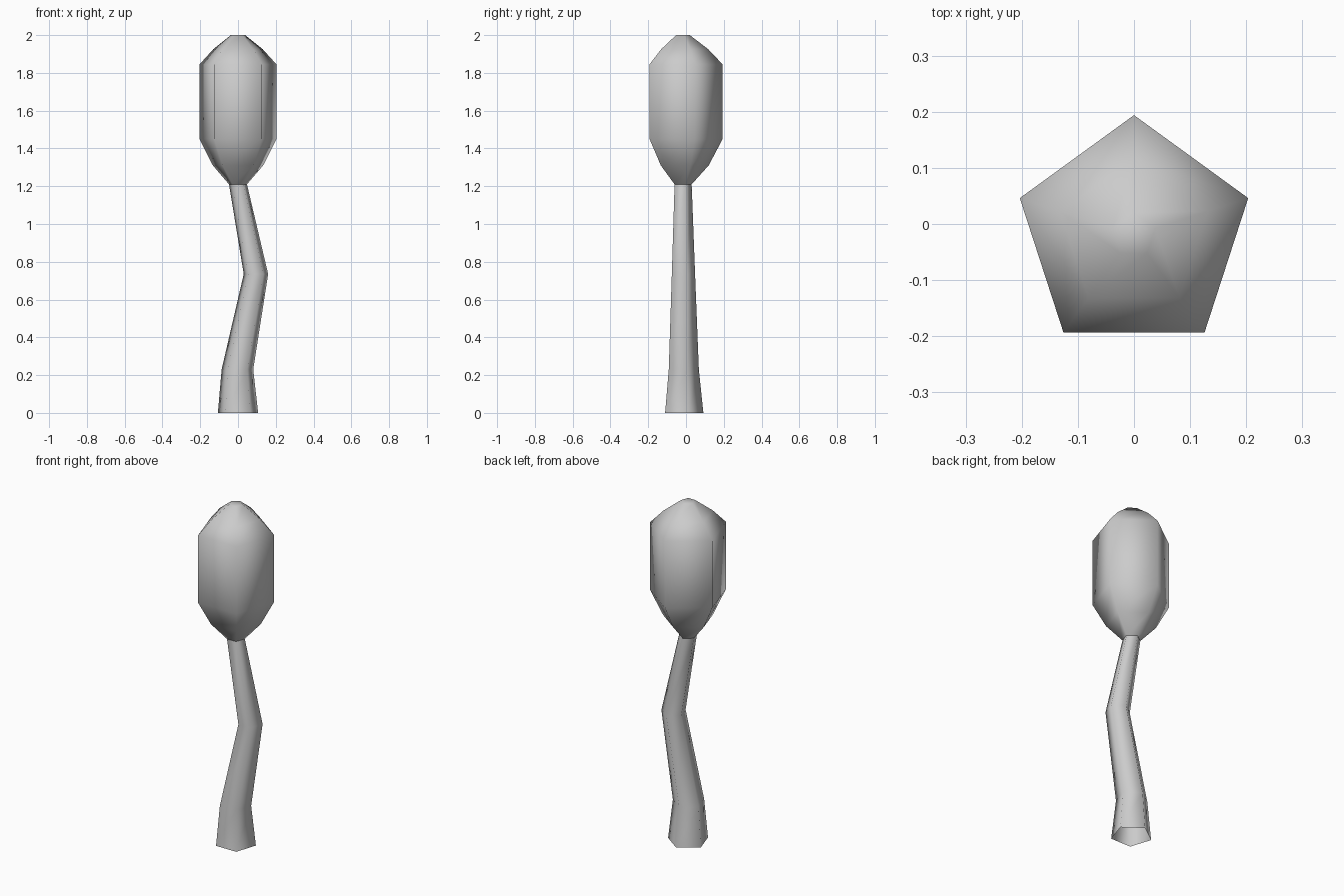
import bpy, bmesh
from math import sin, cos, pi

if "Cube" in bpy.data.objects:
    bpy.data.objects.remove(bpy.data.objects["Cube"])

SIDES = 5
CENTRE_Y = -0.02


def tube(name, rings, cap_top=False):
    """Loft pentagon rings given as (x offset, z, radius), one corner at the back."""
    bm = bmesh.new()
    loops = []
    for x, z, r in rings:
        angles = [pi / 2 + 2 * pi * i / SIDES for i in range(SIDES)]
        loops.append([bm.verts.new((x + r * cos(a), CENTRE_Y + r * sin(a), z)) for a in angles])
    for low, high in zip(loops, loops[1:]):
        for i in range(SIDES):
            j = (i + 1) % SIDES
            bm.faces.new((low[i], low[j], high[j], high[i]))
    if cap_top:
        bm.faces.new(loops[-1])
    mesh = bpy.data.meshes.new(name)
    bm.to_mesh(mesh)
    bm.free()
    mesh.shade_smooth()
    obj = bpy.data.objects.new(name, mesh)
    bpy.context.collection.objects.link(obj)
    return obj


# Bent, tapering trunk, open underneath
tube("trunk", [(0, 0, 0.112), (-0.003, 0.23, 0.088),
               (0.095, 0.735, 0.068), (0, 1.21, 0.05)])

# Tall crown with tapered ends
tube("crown", [(0, 1.21, 0.05), (0, 1.31, 0.14), (0, 1.45, 0.214),
               (0, 1.845, 0.214), (0, 1.925, 0.138), (0, 2.0, 0.04)], cap_top=True)
